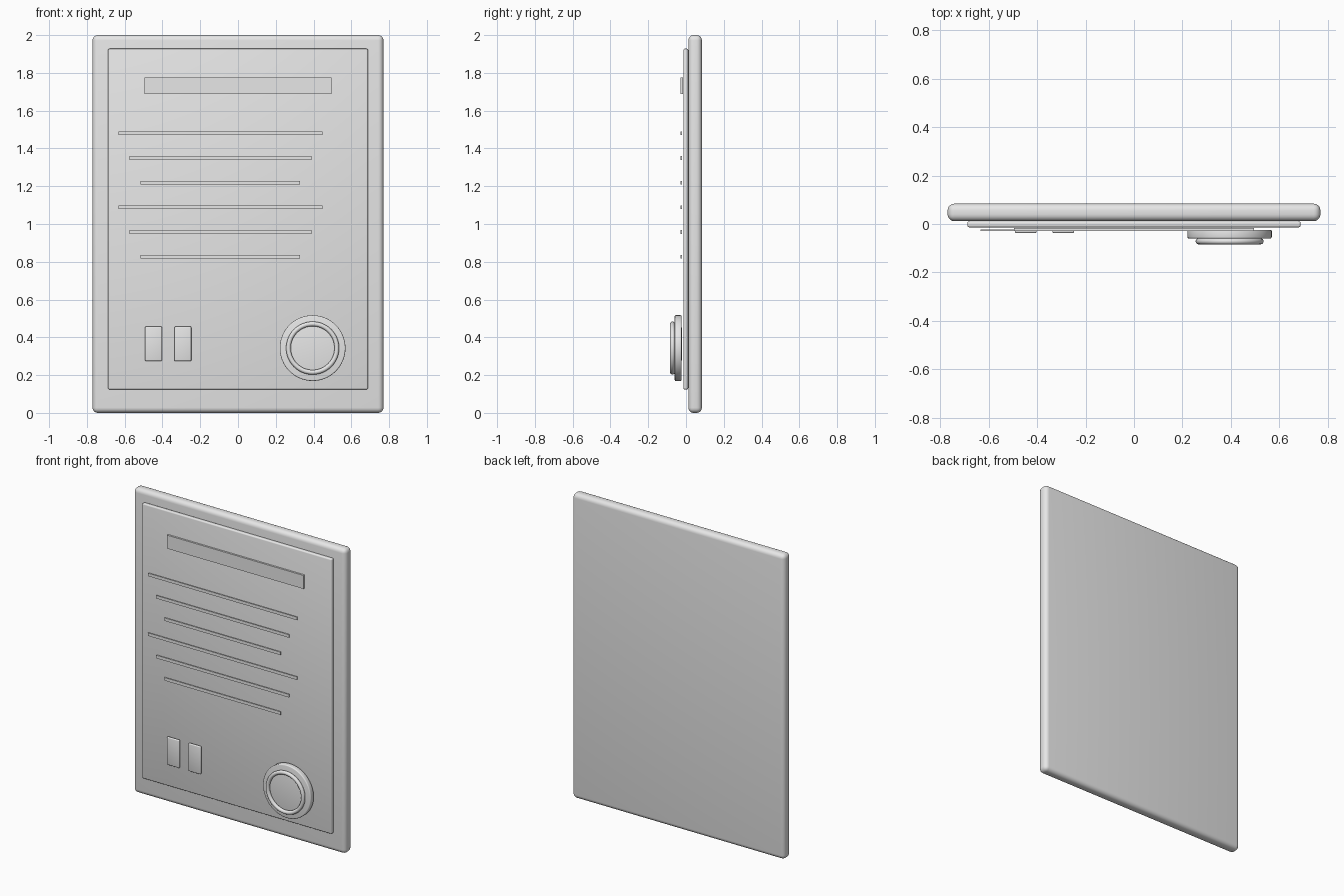
import bpy
import math

cube = bpy.data.objects.get("Cube")
if cube:
    bpy.data.objects.remove(cube, do_unlink=True)

GREY = (0.8, 0.8, 0.8, 1)
mat = bpy.data.materials.new("plain grey")
mat.use_nodes = True
mat.diffuse_color = GREY
mat.node_tree.nodes["Principled BSDF"].inputs["Base Color"].default_value = GREY


def finish(name, bevel=0, segments=3):
    """Name, colour, bevel and smooth the active object."""
    ob = bpy.context.object
    ob.name = name
    ob.data.materials.append(mat)
    bpy.ops.object.transform_apply(location=False, rotation=True, scale=True)
    if bevel:
        mod = ob.modifiers.new("rounded edges", 'BEVEL')
        mod.width = bevel
        mod.segments = segments
        mod.limit_method = 'ANGLE'
        bpy.ops.object.modifier_apply(modifier=mod.name)
        bpy.ops.object.shade_smooth_by_angle(angle=math.radians(35))
    return ob


def box(name, x, y, z, bevel=0, segments=3):
    """Box spanning the (low, high) pairs on each axis."""
    spans = (x, y, z)
    bpy.ops.mesh.primitive_cube_add(size=1, location=[(a + b) / 2 for a, b in spans])
    bpy.context.object.scale = [b - a for a, b in spans]
    return finish(name, bevel, segments)


# Backing board and raised sheet
box("backing_board", (-0.77, 0.77), (0.012, 0.084), (0, 2), 0.028, 5)
box("raised_sheet", (-0.688, 0.688), (-0.014, 0.012), (0.124, 1.928), 0.008)

# Heading bar
box("heading_bar", (-0.495, 0.495), (-0.028, -0.016), (1.688, 1.776))

# Text lines: two groups of three, each line shorter than the one above
for i in range(6):
    half = 0.54 - 0.059 * (i % 3)
    z = 1.48 - 0.1306 * i
    box(f"text_line_{i + 1}", (-0.093 - half, -0.093 + half),
        (-0.028, -0.022), (z - 0.01, z + 0.01))

# Two small plates at the lower right-hand side
for i, x in enumerate((-0.447, -0.292)):
    box(f"small_plate_{i + 1}", (x - 0.045, x + 0.045),
        (-0.037, -0.022), (0.274, 0.457), 0.006)

# Round seal with a raised rim
SEAL_X, SEAL_Z = 0.395, 0.343
bpy.ops.mesh.primitive_cylinder_add(vertices=64, radius=0.174, depth=0.036,
                                    location=(SEAL_X, -0.042, SEAL_Z),
                                    rotation=(math.pi / 2, 0, 0))
finish("seal_disc", 0.006)
bpy.ops.mesh.primitive_torus_add(major_radius=0.128, minor_radius=0.0125,
                                 major_segments=64, minor_segments=16,
                                 location=(SEAL_X, -0.0715, SEAL_Z),
                                 rotation=(math.pi / 2, 0, 0))
finish("seal_rim")
bpy.ops.object.shade_smooth()
